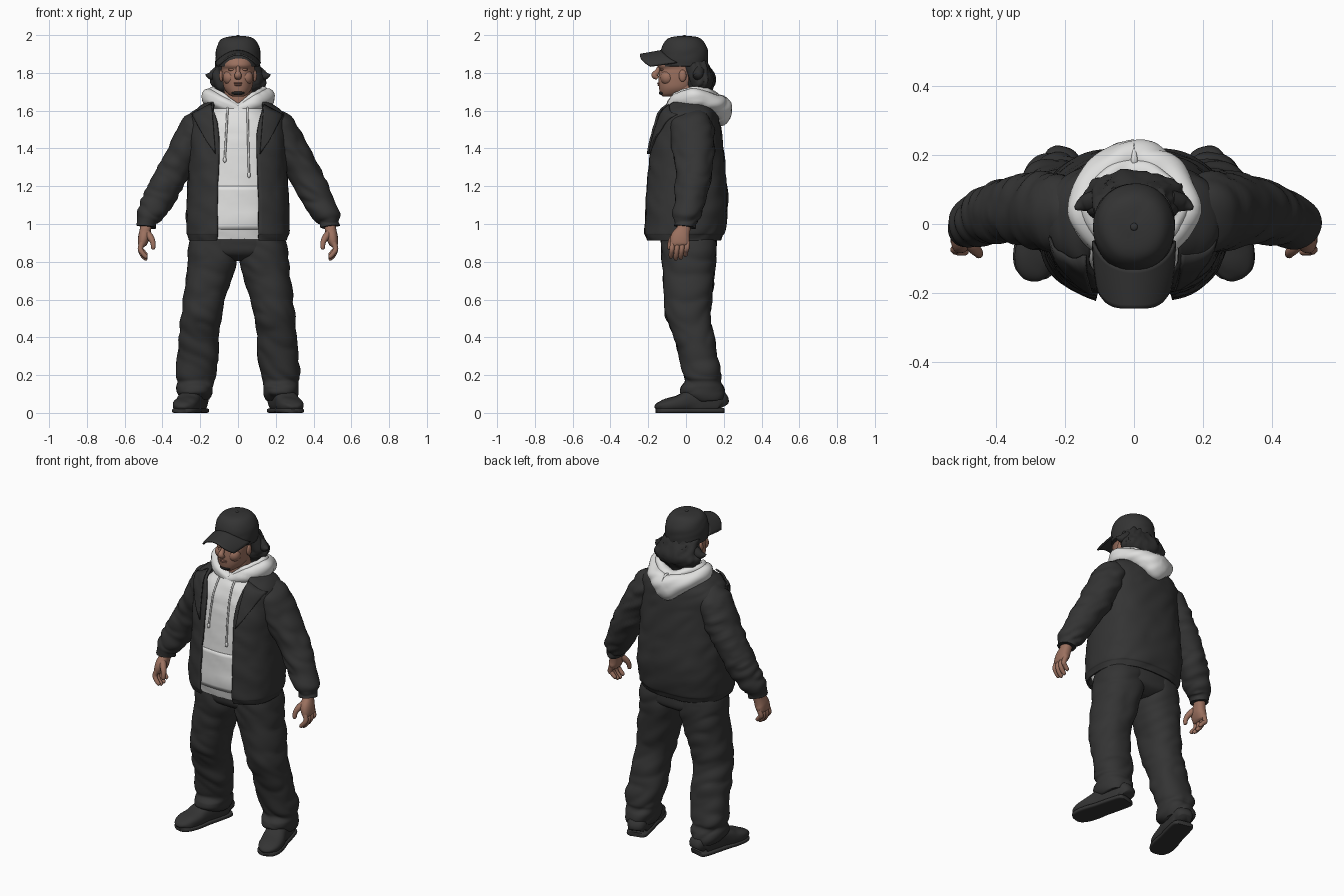
import bpy, bmesh, math
from mathutils import Vector, Matrix, noise
from mathutils.bvhtree import BVHTree

if "Cube" in bpy.data.objects:
    bpy.data.objects.remove(bpy.data.objects["Cube"])


def material(name, r, g, b):
    m = bpy.data.materials.new(name)
    m.use_nodes = True
    m.diffuse_color = (r, g, b, 1)
    bsdf = next(n for n in m.node_tree.nodes if n.type == "BSDF_PRINCIPLED")
    bsdf.inputs["Base Color"].default_value = (r, g, b, 1)
    bsdf.inputs["Roughness"].default_value = 0.8
    return m


CHARCOAL = material("charcoal cloth", 0.034, 0.034, 0.034)
HAIR = material("dark hair", 0.028, 0.028, 0.028)
BEARD = material("black beard", 0.014, 0.014, 0.014)
WHITE = material("off white cotton", 0.74, 0.74, 0.73)
SKIN = material("skin", 0.33, 0.165, 0.115)
LIPS = material("lips", 0.29, 0.135, 0.1)


def smooth_rows(rows, k):
    """Catmull-Rom through rows of numbers."""
    out = []
    for i in range(len(rows) - 1):
        quad = [rows[max(i - 1, 0)], rows[i], rows[i + 1], rows[min(i + 2, len(rows) - 1)]]
        for j in range(k):
            t = j / k
            out.append([0.5 * (2 * b + (c - a) * t + (2 * a - 5 * b + 4 * c - d) * t * t
                               + (3 * b - a - 3 * c + d) * t ** 3) for a, b, c, d in zip(*quad)])
    out.append(list(rows[-1]))
    return out


def spow(v, e):
    return math.copysign(abs(v) ** e, v)


def finish(name, bm, mat, thick=0):
    mesh = bpy.data.meshes.new(name)
    bm.to_mesh(mesh)
    bm.free()
    mesh.materials.append(mat)
    for p in mesh.polygons:
        p.use_smooth = True
    mesh.set_sharp_from_angle(angle=math.radians(60))
    ob = bpy.data.objects.new(name, mesh)
    bpy.context.scene.collection.objects.link(ob)
    if thick:
        mod = ob.modifiers.new("thickness", "SOLIDIFY")
        mod.thickness, mod.offset = thick, -1
    return ob


def skin_rings(name, rings, mat, closed=True, fold=0, freq=(8, 18), thick=0):
    """Join rings of points; closed rings get end caps, fold adds cloth creases."""
    bm = bmesh.new()
    vs = [[bm.verts.new(p) for p in r] for r in rings]
    n = len(vs[0])
    for a, b in zip(vs, vs[1:]):
        for j in range(n if closed else n - 1):
            k = (j + 1) % n
            bm.faces.new((a[j], a[k], b[k], b[j]))
    if closed:
        bm.faces.new(vs[0])
        bm.faces.new(vs[-1])
        bmesh.ops.recalc_face_normals(bm, faces=bm.faces)
    bm.normal_update()
    if fold:
        moves = []
        for v in bm.verts:
            p = Vector((v.co.x * freq[0], v.co.y * freq[0], v.co.z * freq[1] + v.co.x * freq[0]))
            moves.append(v.normal * fold * (2.4 * abs(noise.noise(p)) - 0.6))
        for v, m in zip(bm.verts, moves):
            v.co += m
    return finish(name, bm, mat, thick)


def loft(name, rows, mat, s=1, e=0.9, n=40, k=6, opening=False, **kw):
    """Level rings: z, x min, x max, y front, y back and, if open, half gap."""
    rings = []
    for row in smooth_rows(rows, k):
        z, x0, x1, yf, yb = row[:5]
        cx, rx, cy, ry = s * (x0 + x1) / 2, (x1 - x0) / 2, (yf + yb) / 2, (yb - yf) / 2
        t0 = math.asin(min(0.95, row[5] / rx) ** (1 / e)) if opening else 0
        span = 2 * math.pi - 2 * t0
        ts = [t0 + span * j / (n - 1 if opening else n) for j in range(n)]
        rings.append([Vector((cx + rx * spow(math.sin(t), e), cy - ry * spow(math.cos(t), e), z))
                      for t in ts])
    return skin_rings(name, rings, mat, closed=not opening, **kw)


def tube(name, rows, mat, ref, s=1, e=1, n=20, k=5, floor=None, **kw):
    """Rings across a path: x, y, z, radius across ref, radius along ref."""
    rows = smooth_rows(rows, k)
    pts = [Vector((s * r[0], r[1], r[2])) for r in rows]
    rings = []
    for i, p in enumerate(pts):
        t = (pts[min(i + 1, len(pts) - 1)] - pts[max(i - 1, 0)]).normalized()
        b = Vector(ref)
        b = (b - t * b.dot(t)).normalized()
        a = t.cross(b)
        ring = [p + a * rows[i][3] * spow(math.cos(q), e) + b * rows[i][4] * spow(math.sin(q), e)
                for q in [2 * math.pi * j / n for j in range(n)]]
        if floor is not None:
            for v in ring:
                v.z = max(v.z, floor)
        rings.append(ring)
    return skin_rings(name, rings, mat, **kw)


def ellipsoid(name, loc, size, mat):
    bm = bmesh.new()
    bmesh.ops.create_uvsphere(bm, u_segments=20, v_segments=12, radius=1,
                              matrix=Matrix.Translation(loc) @ Matrix.Diagonal((*size, 1)))
    return finish(name, bm, mat)


def tree(ob):
    return BVHTree.FromPolygons([v.co for v in ob.data.vertices],
                                [tuple(p.vertices) for p in ob.data.polygons])


def front_point(bvh, x, z, lift):
    hit = bvh.ray_cast(Vector((x, -1, z)), Vector((0, 1, 0)))[0]
    if hit is None or hit.y > 0:
        hit = bvh.find_nearest(Vector((x, -0.2, z)))[0]
    return Vector((x, hit.y - lift, z))


def patch(name, bvh, corners, mat, lift, thick):
    """Four-cornered plate laid on the front of a surface."""
    a, b, c, d = [Vector(q) for q in corners]
    grid = []
    for i in range(11):
        l, r = a.lerp(d, i / 10), b.lerp(c, i / 10)
        grid.append([front_point(bvh, *l.lerp(r, j / 10), lift) for j in range(11)])
    skin_rings(name, grid, mat, closed=False, thick=thick)


# Torso: hoodie inside an open jacket
hoodie = loft("hoodie_body", [
    (0.918, -.225, .225, -.192, .13), (1.0, -.238, .238, -.207, .17), (1.1, -.245, .245, -.202, .19),
    (1.25, -.238, .238, -.192, .185), (1.4, -.233, .233, -.177, .17), (1.5, -.218, .218, -.157, .155),
    (1.57, -.18, .18, -.132, .14), (1.62, -.12, .12, -.1, .12), (1.64, -.1, .1, -.085, .1)],
    WHITE, e=0.8, n=64, fold=0.003)
jacket = loft("jacket_body", [
    (0.912, -.26, .26, -.215, .185, .112), (0.94, -.267, .267, -.226, .196, .11),
    (0.965, -.272, .272, -.229, .207, .11), (1.1, -.274, .274, -.223, .223, .11),
    (1.25, -.263, .263, -.211, .213, .105), (1.4, -.258, .258, -.196, .196, .1),
    (1.5, -.255, .255, -.174, .186, .105), (1.57, -.25, .25, -.149, .173, .12),
    (1.615, -.215, .215, -.127, .155, .13), (1.655, -.15, .15, -.09, .13, .13)],
    CHARCOAL, e=0.8, n=72, k=7, opening=True, fold=0.005, freq=(7, 11), thick=0.012)
hoodie_bvh, jacket_bvh = tree(hoodie), tree(jacket)
patch("hoodie_pocket", hoodie_bvh, [(-.125, .97), (.125, .97), (.12, 1.2), (-.12, 1.2)],
      WHITE, 0.003, 0.005)

# Hood drooping to a point at the back, with its folded rim
half = [(0, -.086, 1.6, .022, .026), (.09, -.058, 1.642, .034, .04), (.15, .035, 1.668, .044, .048),
        (.105, .135, 1.642, .05, .05), (.045, .178, 1.615, .052, .066), (0, .188, 1.6, .056, .08)]
rim = [(0, -.082, 1.615, .013, .016), (.082, -.05, 1.677, .018, .02),
       (.135, .04, 1.703, .02, .024), (.095, .115, 1.693, .026, .026), (0, .155, 1.662, .034, .026)]
for name, path in (("hood", half), ("hood_rim", rim)):
    other = [(-p[0],) + p[1:] for p in path[:-1]]
    tube(name, path + other[::-1], WHITE, (0, 0, 1), n=24, k=8, fold=0.005)

# Drawstrings with knotted ends
for side, x0, x1, end in (("right", -.055, -.07, 1.34), ("left", .05, .058, 1.26)):
    path = []
    for i in range(13):
        t = i / 12
        p = front_point(hoodie_bvh, x0 + (x1 - x0) * t, 1.615 + (end - 1.615) * t, 0.007)
        path.append((*p, .0055, .0055))
    tube(side + "_drawstring", path, WHITE, (0, 1, 0), n=8, k=2)
    ellipsoid(side + "_string_end", p, (.009, .009, .016), WHITE)

# Hips
loft("trouser_hips", [(.805, -.06, .06, -.06, .1), (.84, -.225, .225, -.122, .155),
                      (.9, -.25, .25, -.134, .162), (.95, -.24, .24, -.13, .155),
                      (1.0, -.22, .22, -.12, .14)],
     CHARCOAL, e=0.85, fold=0.003)

for side, s in (("left", 1), ("right", -1)):
    # Jacket collar flap
    patch(side + "_lapel", jacket_bvh,
          [(s * .118, 1.37), (s * .165, 1.44), (s * .24, 1.58), (s * .138, 1.635)],
          CHARCOAL, 0.011, 0.009)
    # Sleeve, baggy above the cuff
    tube(side + "_sleeve", [
        (.13, .025, 1.56, .06, .09), (.213, .03, 1.508, .09, .115), (.268, .038, 1.405, .09, .112),
        (.335, .042, 1.29, .088, .1), (.392, .032, 1.19, .086, .09), (.432, .018, 1.11, .081, .08),
        (.468, .002, 1.045, .069, .072), (.481, -.004, 1.015, .055, .06),
        (.486, -.008, .985, .052, .057)],
        CHARCOAL, (0, 1, 0), s, n=40, k=8, fold=0.008, freq=(7, 17))
    # Hand, fingers and thumb
    tube(side + "_palm", [(.486, -.008, 1.0, .03, .036), (.49, -.014, .97, .03, .037),
                          (.498, -.03, .93, .031, .051), (.507, -.034, .895, .024, .05),
                          (.51, -.034, .882, .014, .044)], SKIN, (0, 1, 0), s, e=0.85)
    for i, reach in enumerate((.01, 0, .005, .02)):
        y = -.07 + .026 * i
        tube(f"{side}_finger_{i + 1}", [
            (.505, y, .905, .015, .014), (.517, y - .004, .87, .014, .0135),
            (.507, y - .008, .838 + reach, .013, .013), (.487, y - .01, .816 + reach, .011, .011),
            (.481, y - .01, .811 + reach, .005, .005)], SKIN, (0, 1, 0), s, n=12, k=3)
    tube(side + "_thumb", [(.488, -.04, .955, .021, .021), (.464, -.068, .93, .018, .018),
                           (.45, -.083, .9, .014, .014), (.449, -.088, .872, .011, .011),
                           (.449, -.088, .865, .004, .004)], SKIN, (0, 1, 0), s, n=12, k=3)
    # Trouser leg with a bunched hem
    loft(side + "_trouser_leg", [
        (.07, .15, .3, .03, .203), (.1, .138, .318, -.03, .208), (.135, .132, .322, -.03, .202),
        (.165, .13, .32, -.005, .186), (.2, .12, .33, -.012, .188),
        (.3, .1, .32, -.035, .168), (.4, .1, .313, -.065, .152), (.5, .086, .302, -.105, .132),
        (.6, .068, .291, -.117, .14), (.73, .022, .275, -.122, .15), (.82, .001, .267, -.13, .16),
        (.9, .001, .257, -.132, .162), (.95, .002, .238, -.125, .15)],
        CHARCOAL, s, e=0.88, n=48, k=8, fold=0.007, freq=(6, 11))
    # Shoe upper and sole, turned outwards
    foot = [(0, .04, .07), (.06, .058, .12), (.3, .062, .135), (.5, .062, .12), (.68, .067, .092),
            (.85, .063, .074), (.96, .046, .056), (1, .02, .034)]
    upper, sole = [], []
    for f, w, h in foot:
        x, y = .208 + .09 * f, .19 - .342 * f
        upper.append((x, y, h / 2, w, h / 2))
        sole.append((x, y - .004 * (2 * f - 1), .012, w + .004, .014))
    tube(side + "_shoe", upper, CHARCOAL, (0, 0, 1), s, e=0.75, n=28, floor=0.004, fold=0.003)
    tube(side + "_sole", sole, CHARCOAL, (0, 0, 1), s, e=0.5, n=28, floor=0)
    # Ear, eyelid and cheekbone
    ellipsoid(side + "_ear", (s * .088, -.018, 1.785), (.012, .02, .032), SKIN)
    ellipsoid(side + "_eyelid", (s * .034, -.124, 1.818), (.02, .015, .008), SKIN)
    ellipsoid(side + "_cheek", (s * .042, -.098, 1.775), (.038, .038, .04), SKIN)
    # Loose lock of hair
    tube(side + "_hair_lock", [(.1, .07, 1.81, .03, .03), (.14, .06, 1.785, .024, .026),
                               (.17, .045, 1.79, .004, .006)], HAIR, (0, 1, 0), s, n=10)

# Neck and head
loft("neck", [(1.58, -.085, .085, -.068, .08), (1.65, -.073, .073, -.067, .07),
              (1.74, -.07, .07, -.07, .07)], SKIN)
loft("head", [(1.675, -.03, .03, -.122, -.06), (1.69, -.054, .054, -.136, .01),
              (1.72, -.074, .074, -.143, .05), (1.76, -.082, .082, -.146, .08),
              (1.8, -.086, .086, -.143, .095), (1.82, -.087, .087, -.14, .1),
              (1.845, -.09, .09, -.15, .1), (1.9, -.09, .09, -.125, .1)], SKIN, e=0.92)
tube("nose", [(0, -.136, 1.84, .009, .01), (0, -.151, 1.808, .011, .014),
              (0, -.167, 1.787, .019, .017), (0, -.15, 1.772, .016, .01)], SKIN, (0, 1, 0))
ellipsoid("upper_lip", (0, -.142, 1.745), (.025, .011, .005), LIPS)
ellipsoid("lower_lip", (0, -.14, 1.736), (.021, .012, .006), LIPS)
ellipsoid("goatee", (0, -.121, 1.694), (.036, .023, .013), BEARD)

# Hair below the cap, reaching into the hood
loft("hair", [(1.65, -.07, .07, .035, .1), (1.695, -.095, .095, .025, .12),
              (1.725, -.134, .134, .01, .146), (1.765, -.147, .147, .0, .153),
              (1.81, -.128, .128, -.008, .137), (1.86, -.108, .108, -.03, .112)],
     HAIR, k=9, n=56, fold=0.01, freq=(22, 8))

# Cap: crown, button and curved brim
loft("cap_crown", [(1.835, -.116, .116, -.13, .114), (1.88, -.119, .119, -.137, .117),
                   (1.93, -.114, .114, -.131, .112), (1.968, -.098, .098, -.112, .092),
                   (1.988, -.07, .07, -.083, .062), (1.996, -.015, .015, -.025, .009)],
     CHARCOAL, e=0.95, fold=0.002)
ellipsoid("cap_button", (0, -.008, 1.995), (.011, .011, .005), CHARCOAL)
brim = []
for i in range(11):
    v = i / 10
    row = []
    for j in range(25):
        u = j / 12 - 1
        base = -.01 - .12 * math.sqrt(1 - .9 * u * u)
        tip = -.243 + .055 * u ** 4
        row.append(Vector((.114 * u * (1 - .12 * v * v), base + (tip - base) * v,
                           1.912 - .02 * v - .06 * u * u)))
    brim.append(row)
skin_rings("cap_brim", brim, CHARCOAL, closed=False, thick=0.009)
